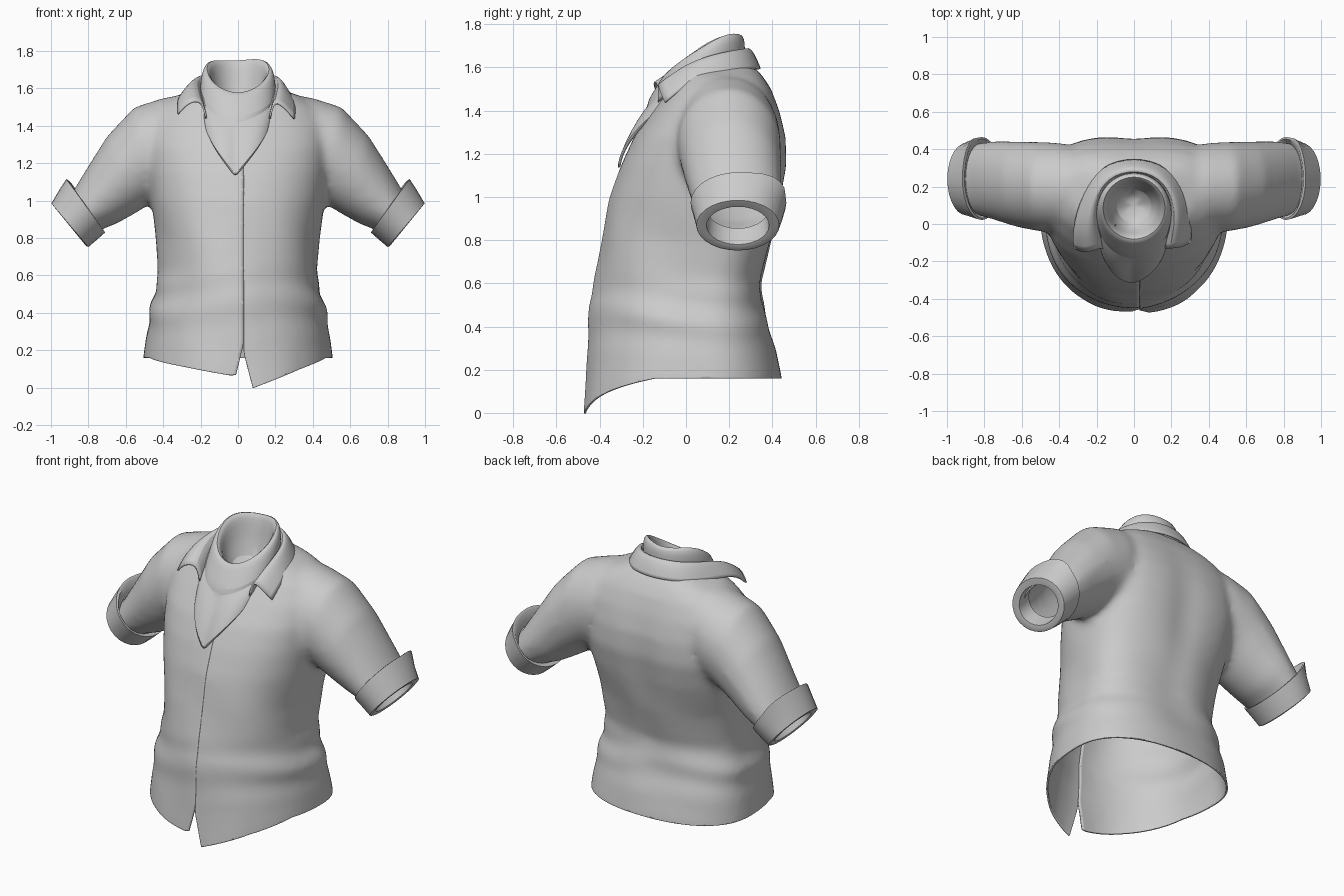
import bpy, bmesh, math
from mathutils import Vector

if "Cube" in bpy.data.objects:
    bpy.data.objects.remove(bpy.data.objects["Cube"])

cloth = bpy.data.materials.new("grey_cloth")
cloth.diffuse_color = (0.6, 0.6, 0.6, 1)
cloth.use_nodes = True
cloth.node_tree.nodes["Principled BSDF"].inputs["Base Color"].default_value = cloth.diffuse_color


def make_object(name, bm):
    me = bpy.data.meshes.new(name)
    bm.normal_update()
    bm.to_mesh(me)
    bm.free()
    me.materials.append(cloth)
    ob = bpy.data.objects.new(name, me)
    bpy.context.collection.objects.link(ob)
    for p in me.polygons:
        p.use_smooth = True
    return ob


def loft(bm, rings, closed=True, caps=(False, False)):
    rows = [[bm.verts.new(p) for p in r] for r in rings]
    n = len(rows[0])
    for a, b in zip(rows, rows[1:]):
        for i in range(n if closed else n - 1):
            j = (i + 1) % n
            bm.faces.new((a[i], a[j], b[j], b[i]))
    if caps[0]:
        bm.faces.new(rows[0][::-1])
    if caps[1]:
        bm.faces.new(rows[-1])


def spow(v, p):
    return math.copysign(abs(v) ** p, v)


def torso_ring(z, w, yf, yb, n=48):
    yc = 0.1 if z < 1.35 else (yf + yb) / 2
    # the back gets squarer toward the shoulder blades
    sq = 0.88 - 0.25 * min(1, max(0, (z - .7) / .4))
    pts = []
    for i in range(n):
        a = math.tau * i / n
        e = sq if math.sin(a) > 0 else 0.88
        c, s = spow(math.cos(a), e), spow(math.sin(a), e)
        pts.append((w * c, yc + s * ((yb - yc) if s > 0 else (yc - yf)), z))
    return pts


def arm_ring(side, tx, tz, bx, bz, yc, ry, n=28):
    top, bot = Vector((tx, yc, tz)), Vector((bx, yc, bz))
    mid, half = (top + bot) / 2, (top - bot) / 2
    pts = []
    for i in range(n):
        a = math.tau * i / n
        p = mid + half * math.cos(a) + Vector((0, ry * math.sin(a), 0))
        pts.append((p.x * side, p.y, p.z))
    return pts


# shirt body: height, half width, front y, back y
TORSO = [(0.02, .51, -.475, .45), (0.16, .508, -.47, .445), (0.3, .488, -.455, .415),
         (0.45, .466, -.443, .37), (0.6, .425, -.425, .35), (0.8, .435, -.39, .40),
         (1.0, .463, -.35, .445), (1.15, .48, -.30, .47), (1.28, .485, -.24, .465),
         (1.4, .48, -.16, .435), (1.5, .42, -.09, .395), (1.56, .33, -.05, .355),
         (1.6, .22, -.02, .32), (1.63, .15, .02, .27)]
# sleeves: top x z, bottom x z, centre y, half depth
SLEEVE = [(.25, 1.575, .28, 1.08, .19, .21), (.40, 1.55, .37, 1.03, .195, .238),
          (.555, 1.50, .46, .985, .20, .24), (.70, 1.345, .56, .925, .213, .228),
          (.81, 1.17, .65, .875, .23, .213), (.895, 1.03, .745, .84, .24, .198),
          (.975, .94, .82, .765, .245, .165)]

bm = bmesh.new()
loft(bm, [torso_ring(*r) for r in TORSO], caps=(True, True))
for side in (1, -1):
    loft(bm, [arm_ring(side, *r) for r in SLEEVE], caps=(True, True))
bmesh.ops.recalc_face_normals(bm, faces=bm.faces)
raw = make_object("shirt_form", bm)

# fuse body and sleeves into one soft surface
rm = raw.modifiers.new("fuse", 'REMESH')
rm.mode = 'VOXEL'
rm.voxel_size = 0.022
sm = raw.modifiers.new("soften", 'SMOOTH')
sm.factor, sm.iterations = 0.5, 9
dg = bpy.context.evaluated_depsgraph_get()
fused = bpy.data.meshes.new_from_object(raw.evaluated_get(dg))
bpy.data.objects.remove(raw)
bm = bmesh.new()
bm.from_mesh(fused)


def cut(co, no, test):
    """Trim away everything beyond a plane, only where test holds."""
    faces = [f for f in bm.faces if test(f.calc_center_median())]
    geom = faces + list({e for f in faces for e in f.edges}) + list({v for f in faces for v in f.verts})
    bmesh.ops.bisect_plane(bm, geom=geom, plane_co=co, plane_no=no, clear_outer=True, dist=1e-5)


# open the hem, wrists and neck
cut((0, 0, .16), (0, 0, -1), lambda c: c.z < 0.3)
for s in (1, -1):
    cut((.86 * s, .22, .90), (.787 * s, 0, -.616), lambda c: c.x * s > 0.62)
neck = [f for f in bm.faces if f.calc_center_median().z > 1.45
        and math.hypot(f.calc_center_median().x / .16, (f.calc_center_median().y - .1) / .16) < 1]
bmesh.ops.delete(bm, geom=neck, context='FACES')

# front opening: cut along the button line and part the two halves
SEAM = 0.03
front = [f for f in bm.faces if f.calc_center_median().y < -.1 and f.calc_center_median().z < 1.2]
geom = front + list({e for f in front for e in f.edges}) + list({v for f in front for v in f.verts})
res = bmesh.ops.bisect_plane(bm, geom=geom, plane_co=(SEAM, 0, 0), plane_no=(1, 0, 0), dist=1e-4)
seam = [e for e in res['geom_cut'] if isinstance(e, bmesh.types.BMEdge)]
bmesh.ops.split_edges(bm, edges=seam)
for v in bm.verts:
    right = sum(f.calc_center_median().x for f in v.link_faces) > SEAM * len(v.link_faces)
    v.tag = right and v.co.y < -.05 and v.co.z < 1.2
for v in bm.verts:
    x, y, z = v.co
    d = abs(x - SEAM)
    if y < -.05 and z < 1.17:
        if v.tag:
            v.co.y -= 0.006 * max(0, 1 - d / .12) * min(1, (1.17 - z) / .2)
        gap = max(0, .29 - z) / .13
        v.co.x += (.05 if v.tag else -.04) * gap * max(0, 1 - d / .3)
    # hem dips toward the front
    if z < .5 and y < 0:
        fr = max(0, 1 - abs(x) / .47)
        low = .172 * fr ** .85 if v.tag else .095 * fr ** .7
        v.co.z -= low * min(1, (.5 - z) / .34)
    # gathered folds around the waist and soft drag lines on the body
    if z < 1.0 and abs(x) < .53:
        a = math.atan2(y, x)
        e = math.exp(-((z - .46) / .13) ** 2)
        k = .009 * e * math.sin(32 * z + 1.6 * math.sin(2 * a + .6)) * (.4 + .6 * math.cos(a) ** 2)
        k += .005 * math.sin(5 * a + 7 * z) * min(1, max(0, (z - .2) / .3)) * min(1, (1 - z) / .2)
        v.co.x += k * math.cos(a)
        v.co.y += k * math.sin(a)
    # shallow hollow down the middle of the back
    if y > .2 and .5 < z < 1.5:
        v.co.y -= .015 * math.exp(-(x / .1) ** 2) * math.sin((z - .5) * math.pi)
shirt = make_object("shirt", bm)

# rolled cuffs
CUFF = [(.90, 1.03, .765, .855, .24, .14), (.97, .955, .825, .78, .24, .145),
        (.99, .975, .812, .757, .24, .18), (.998, .985, .80, .752, .24, .192),
        (.96, 1.05, .755, .79, .243, .207), (.918, 1.115, .71, .83, .243, .222),
        (.905, 1.105, .717, .838, .243, .212), (.90, 1.03, .745, .855, .24, .19)]
for side, label in ((1, "right"), (-1, "left")):
    bm = bmesh.new()
    loft(bm, [arm_ring(side, *r) for r in CUFF])
    # the flap of the cuff kicks up at the back
    for v in bm.verts:
        t = max(0, v.co.z - 1.0) / .1 * max(0, v.co.y - .28) / .15
        v.co.y += .035 * t
        v.co.z += .02 * t
    bmesh.ops.recalc_face_normals(bm, faces=bm.faces)
    make_object("cuff_" + label, bm)

# folded collar: inner stand, top fold, middle and outer edge, from front tip to nape
STAND = [(.165, -.13, 1.44), (.18, -.02, 1.52), (.18, .11, 1.56), (.13, .22, 1.60), (0, .26, 1.60)]
FOLD = [(.185, -.13, 1.54), (.215, -.01, 1.635), (.215, .12, 1.685), (.14, .25, 1.71), (0, .29, 1.715)]
MID = [(.245, -.13, 1.51), (.265, 0, 1.595), (.25, .14, 1.645), (.165, .29, 1.66), (0, .335, 1.665)]
EDGE = [(.305, -.10, 1.44), (.31, .01, 1.535), (.28, .16, 1.575), (.185, .315, 1.595), (0, .362, 1.595)]
bm = bmesh.new()
loft(bm, [h + [(-x, y, z) for x, y, z in h[-2::-1]] for h in (STAND, FOLD, MID, EDGE)], closed=False)
# the left point spreads wider and lies a little further forward
for v in bm.verts:
    if v.co.x < -.22 and v.co.y < .05:
        v.co += Vector((-.02, -.03, .025))
bmesh.ops.recalc_face_normals(bm, faces=bm.faces)
collar = make_object("collar", bm)
sub = collar.modifiers.new("round", 'SUBSURF')
sub.levels = sub.render_levels = 2
sub.boundary_smooth = 'PRESERVE_CORNERS'

# neck scarf: half width, front y, back y, front z, back z, dip sharpness, pointedness
SCARF = [(.02, .08, .12, 1.46, 1.46, 1, 0), (.10, 0, .19, 1.47, 1.50, 1, 0),
         (.135, -.04, .22, 1.53, 1.66, 1.5, 0), (.145, -.06, .235, 1.565, 1.735, 1.7, 0),
         (.165, -.08, .25, 1.585, 1.762, 1.8, 0), (.188, -.105, .27, 1.565, 1.745, 1.8, 0),
         (.20, -.13, .275, 1.52, 1.69, 1.7, 0), (.203, -.18, .27, 1.445, 1.62, 1.8, 0),
         (.20, -.175, .26, 1.42, 1.60, 2, .3), (.197, -.21, .25, 1.37, 1.58, 2, .7),
         (.195, -.27, .25, 1.26, 1.55, 2, .9), (.19, -.33, .24, 1.115, 1.5, 2, 1),
         (.175, -.305, .22, 1.13, 1.5, 2, 1)]


def scarf_ring(w, yf, yb, zf, zb, k, point, n=48):
    pts = []
    for i in range(n):
        a = math.tau * i / n
        m = min(a, math.tau - a)
        f = (1 - point) * ((1 + math.cos(a)) / 2) ** k + point * max(0, 1 - m / 1.65)
        fold = .006 * math.sin(3 * a + 1) * (1 - f)
        reach = 1 - .10 * point * (1 - f)
        pts.append((w * math.sin(a) - .015 * f * point, (yf + yb) / 2 - (yb - yf) / 2 * math.cos(a) * reach,
                    zb + (zf - zb) * f + fold))
    return pts


bm = bmesh.new()
loft(bm, [scarf_ring(*r) for r in SCARF], caps=(True, False))
bmesh.ops.recalc_face_normals(bm, faces=bm.faces)
scarf = make_object("neck_scarf", bm)
sub = scarf.modifiers.new("round", 'SUBSURF')
sub.levels = sub.render_levels = 1

# thin cloth thickness
for ob in (shirt, collar):
    so = ob.modifiers.new("thickness", 'SOLIDIFY')
    so.thickness, so.offset = 0.01, -1
for ob in list(bpy.context.collection.objects):
    bpy.ops.object.select_all(action='DESELECT')
    ob.select_set(True)
    bpy.context.view_layer.objects.active = ob
    bpy.ops.object.shade_smooth_by_angle(angle=math.radians(50))
